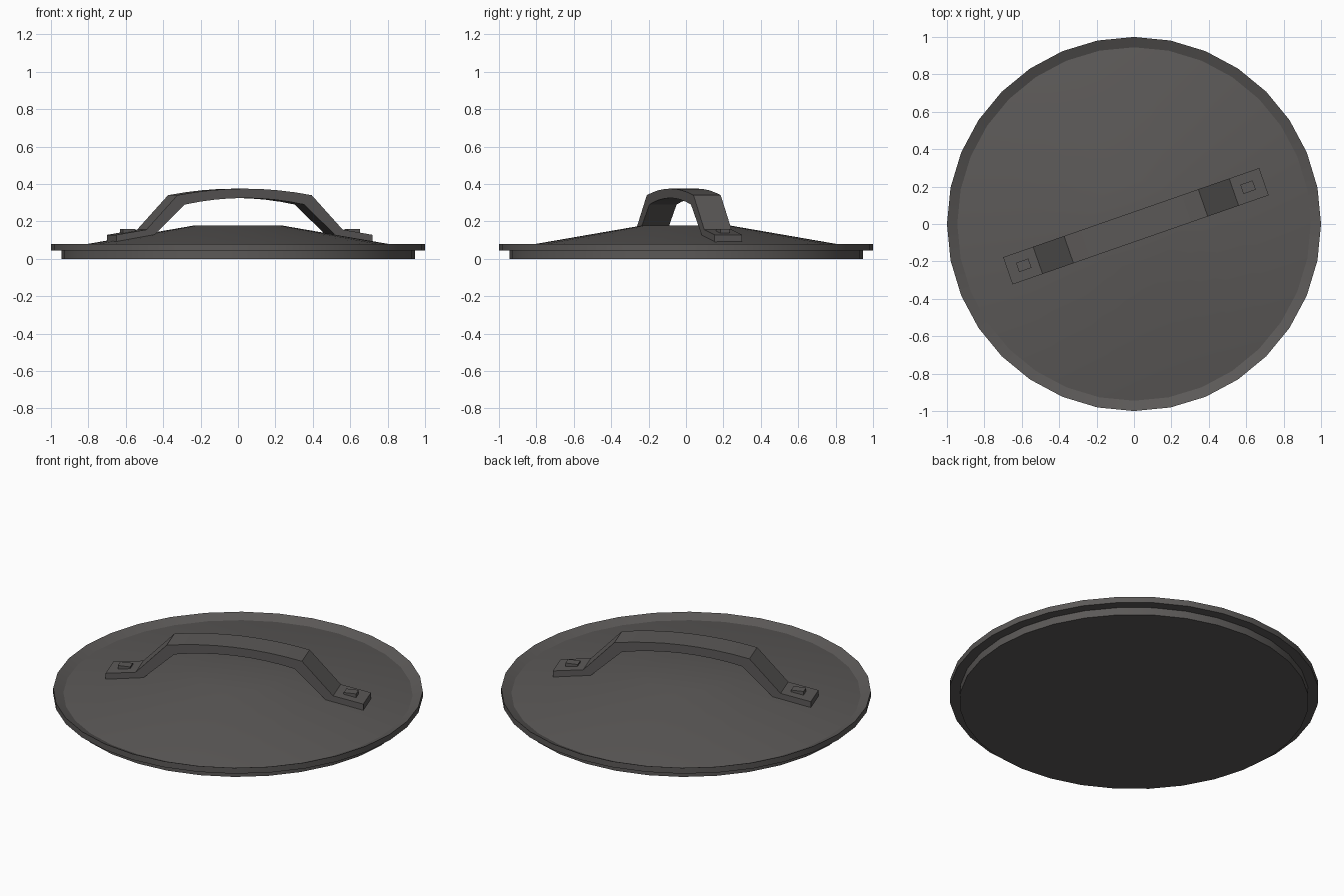
import bpy, bmesh, math
from mathutils import Matrix

if "Cube" in bpy.data.objects:
    bpy.data.objects.remove(bpy.data.objects["Cube"])

SIDES = 32

metal = bpy.data.materials.new("dark_grey_metal")
metal.diffuse_color = (0.105, 0.099, 0.096, 1)
metal.use_nodes = True
metal.node_tree.nodes["Principled BSDF"].inputs["Base Color"].default_value = metal.diffuse_color


def finish(bm, name, smooth=False):
    bmesh.ops.recalc_face_normals(bm, faces=bm.faces)
    me = bpy.data.meshes.new(name)
    bm.to_mesh(me)
    bm.free()
    ob = bpy.data.objects.new(name, me)
    bpy.context.collection.objects.link(ob)
    me.materials.append(metal)
    if smooth:
        bpy.ops.object.select_all(action='DESELECT')
        ob.select_set(True)
        bpy.context.view_layer.objects.active = ob
        bpy.ops.object.shade_smooth_by_angle(angle=math.radians(20))
    return ob


# Lid: stepped base, raised rim that dips inward, shallow cone with flat cap
profile = [(0.945, 0), (0.945, 0.045), (1.0, 0.045), (1.0, 0.08),
           (0.945, 0.055), (0.235, 0.178)]
bm = bmesh.new()
rings = []
for r, z in profile:
    rings.append([bm.verts.new((r * math.cos(2 * math.pi * i / SIDES),
                                r * math.sin(2 * math.pi * i / SIDES), z))
                  for i in range(SIDES)])
for a, b in zip(rings, rings[1:]):
    for i in range(SIDES):
        j = (i + 1) % SIDES
        bm.faces.new((a[i], a[j], b[j], b[i]))
bm.faces.new(rings[0][::-1])
bm.faces.new(rings[-1])
finish(bm, "lid", smooth=True)

# Handle: side outline (upper, lower) mirrored along its length, given width
place = Matrix.Translation((0.01, -0.012, 0)) @ Matrix.Rotation(math.radians(19.2), 4, 'Z')
half_width = 0.077
pairs = [((0.725, 0.128), (0.725, 0.088)),
         ((0.555, 0.156), (0.515, 0.125)),
         ((0.38, 0.340), (0.338, 0.290))]
for k in (0.75, 0.5, 0.25):
    pairs.append(((0.38 * k, 0.375 - 0.035 * k * k), (0.338 * k, 0.325 - 0.035 * k * k)))
pairs.append(((0, 0.375), (0, 0.325)))
pairs += [((-u[0], u[1]), (-l[0], l[1])) for u, l in reversed(pairs[:-1])]

bm = bmesh.new()
sections = []
for (us, uz), (ls, lz) in pairs:
    sections.append([bm.verts.new(place @ Matrix.Translation((s, t, z)).to_translation())
                     for s, t, z in ((us, -half_width, uz), (us, half_width, uz),
                                     (ls, half_width, lz), (ls, -half_width, lz))])
for a, b in zip(sections, sections[1:]):
    for i in range(4):
        j = (i + 1) % 4
        bm.faces.new((a[i], a[j], b[j], b[i]))
bm.faces.new(sections[0])
bm.faces.new(sections[-1])
finish(bm, "handle")

# Small level rivets on the two sloping feet
for side, name in ((1, "rivet_right"), (-1, "rivet_left")):
    bm = bmesh.new()
    bmesh.ops.create_cube(bm, size=1, matrix=place
                          @ Matrix.Translation((side * 0.635, 0, 0.142))
                          @ Matrix.Diagonal((0.07, 0.052, 0.034, 1)))
    finish(bm, name)
